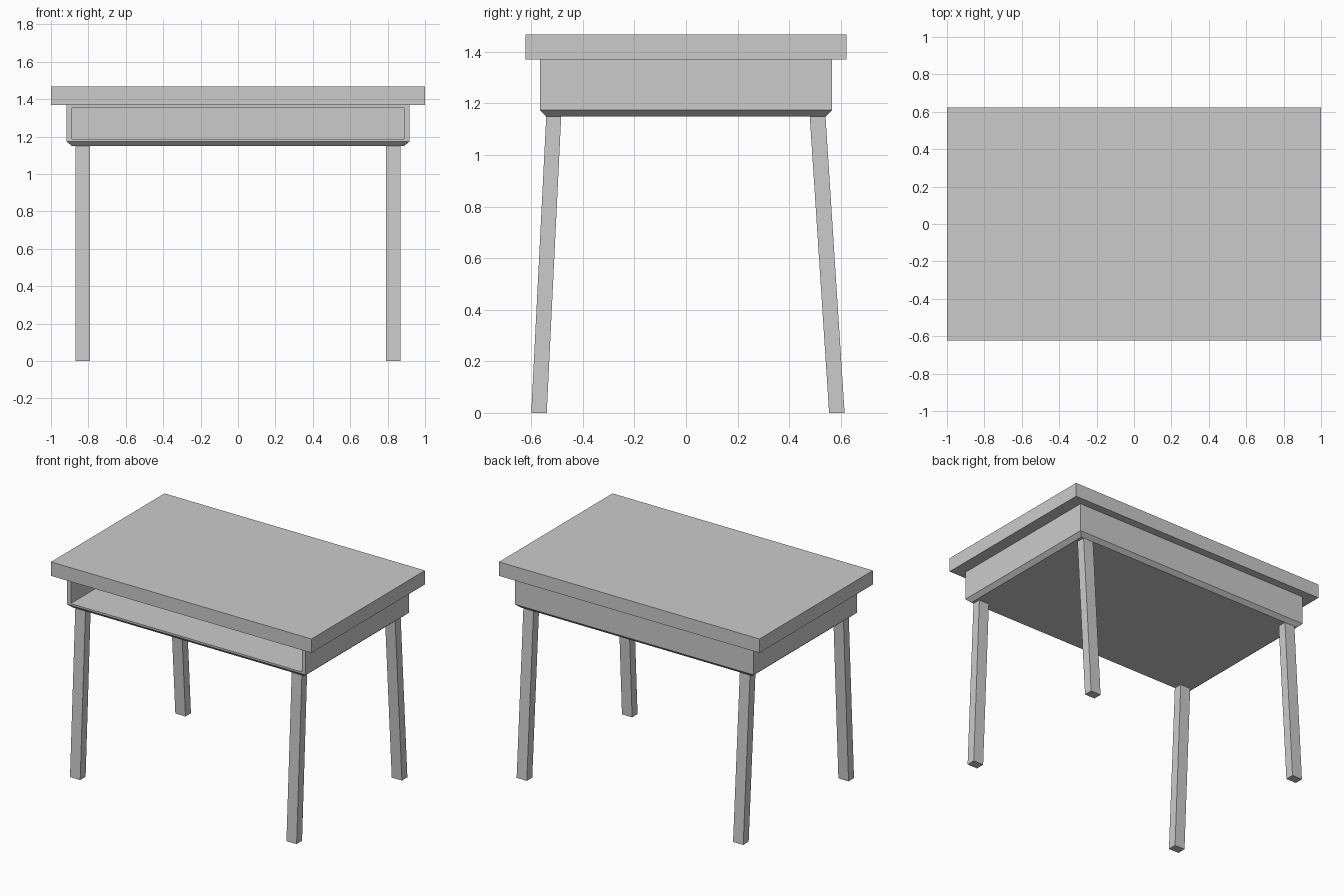
import bpy
import bmesh

if "Cube" in bpy.data.objects:
    bpy.data.objects.remove(bpy.data.objects["Cube"])


def rect(x0, x1, y0, y1, z):
    return [(x0, y0, z), (x1, y0, z), (x1, y1, z), (x0, y1, z)]


def loft(rings):
    """Closed solid through a stack of four-point rings, bottom to top."""
    bm = bmesh.new()
    loops = [[bm.verts.new(p) for p in r] for r in rings]
    bm.faces.new(loops[0][::-1])
    bm.faces.new(loops[-1])
    for a, b in zip(loops, loops[1:]):
        for i in range(4):
            j = (i + 1) % 4
            bm.faces.new((a[i], a[j], b[j], b[i]))
    bm.normal_update()
    return bm


def finish(name, bm):
    mesh = bpy.data.meshes.new(name)
    bm.to_mesh(mesh)
    bm.free()
    obj = bpy.data.objects.new(name, mesh)
    bpy.context.collection.objects.link(obj)
    return obj


# Overhanging desk top
finish("desk_top", loft([rect(-1, 1, -0.622, 0.622, 1.37),
                         rect(-1, 1, -0.622, 0.622, 1.467)]))

# Storage box with bevelled underside
body = loft([rect(-0.888, 0.888, -0.541, 0.541, 1.149),
             rect(-0.917, 0.917, -0.567, 0.567, 1.174),
             rect(-0.917, 0.917, -0.567, 0.567, 1.37)])

# Open cubby: inset the front face and push it back
front = min(body.faces, key=lambda f: f.normal.y)
bmesh.ops.inset_individual(body, faces=[front], thickness=0.01)
zc = front.calc_center_median().z
for v in front.verts:
    v.co.x = 0.887 if v.co.x > 0 else -0.887
    v.co.z = 1.353 if v.co.z > zc else 1.187
cavity = bmesh.ops.extrude_discrete_faces(body, faces=[front])["faces"][0]
for v in cavity.verts:
    v.co.y = 0.537
finish("storage_box", body)

# Splayed legs: the back pair leans out slightly more
for row, bottom, top in (("front", (-0.60, -0.54), (-0.542, -0.484)),
                         ("back", (0.555, 0.615), (0.48, 0.541))):
    for side, x0, x1 in (("left", -0.87, -0.792), ("right", 0.792, 0.87)):
        finish(f"{row}_{side}_leg", loft([rect(x0, x1, *bottom, 0),
                                          rect(x0, x1, *top, 1.15)]))
